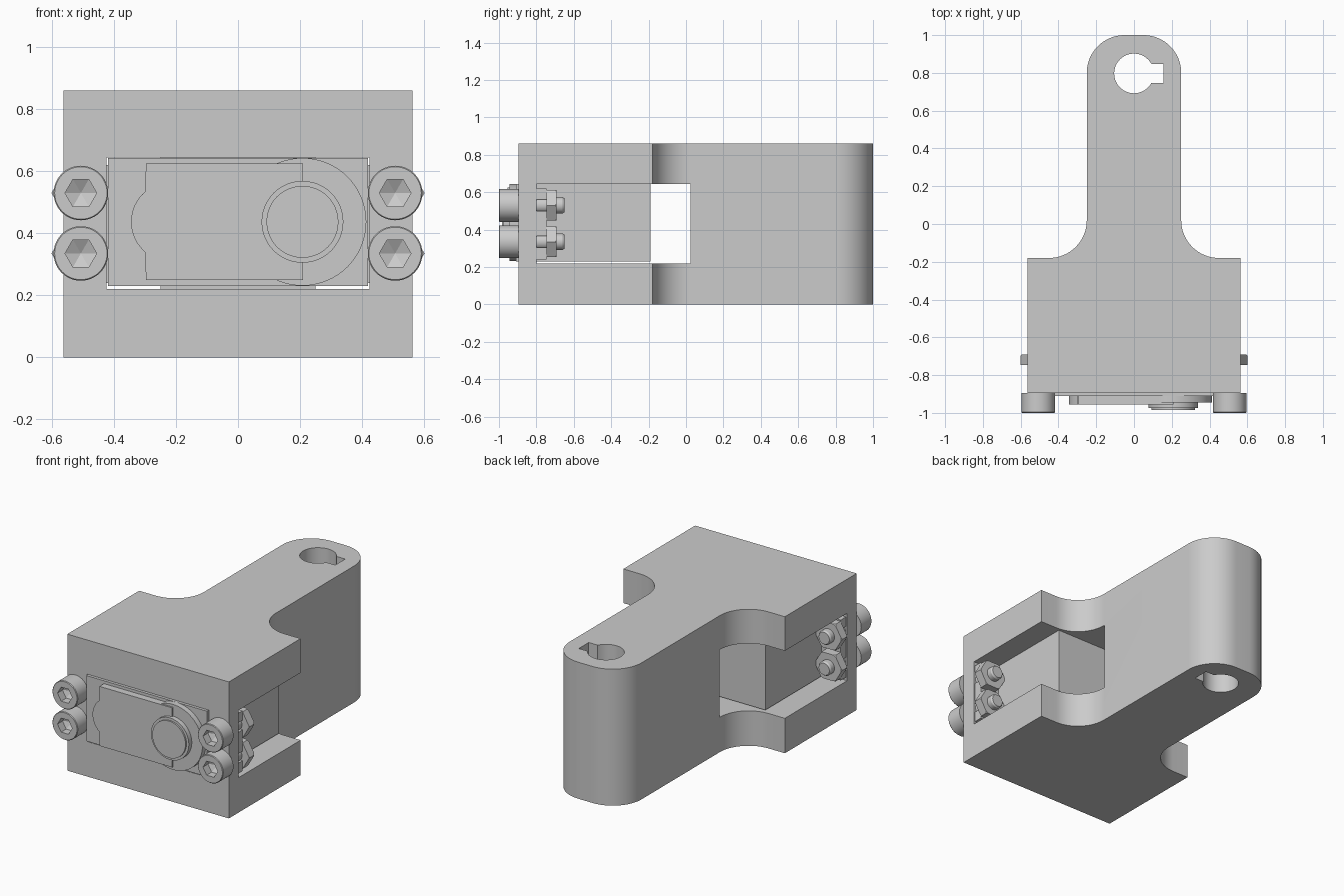
import bpy, bmesh
from math import sin, cos, radians
from mathutils import Vector

cube = bpy.data.objects.get("Cube")
if cube:
    bpy.data.objects.remove(cube)

grey = bpy.data.materials.new("plain_grey")
grey.use_nodes = True
COLOUR = (0.6, 0.6, 0.6, 1)
grey.diffuse_color = COLOUR
grey.node_tree.nodes["Principled BSDF"].inputs["Base Color"].default_value = COLOUR


def arc(cx, cy, r, start, end, n=16):
    steps = [radians(start + (end - start) * i / n) for i in range(n + 1)]
    return [(cx + r * cos(a), cy + r * sin(a)) for a in steps]


def circle(cx, cy, r, n=48):
    return arc(cx, cy, r, 0, 360, n)[:-1]


def rect(x0, x1, y0, y1):
    return [(x0, y0), (x1, y0), (x1, y1), (x0, y1)]


def loft(name, pts, rings, axis="y"):
    """Sweep a closed profile through (position, scale) rings along an axis."""
    bm = bmesh.new()
    mid = sum((Vector(p) for p in pts), Vector((0, 0))) / len(pts)
    loops = []
    for pos, scale in rings:
        flat = [mid + (Vector(p) - mid) * scale for p in pts]
        loops.append([bm.verts.new((p.x, pos, p.y) if axis == "y" else (p.x, p.y, pos))
                      for p in flat])
    for a, b in zip(loops, loops[1:]):
        for i in range(len(pts)):
            j = (i + 1) % len(pts)
            bm.faces.new((a[i], a[j], b[j], b[i]))
    bm.faces.new(loops[0])
    bm.faces.new(loops[-1])
    bmesh.ops.recalc_face_normals(bm, faces=bm.faces)
    mesh = bpy.data.meshes.new(name)
    bm.to_mesh(mesh)
    bm.free()
    mesh.materials.append(grey)
    obj = bpy.data.objects.new(name, mesh)
    bpy.context.collection.objects.link(obj)
    return obj


def prism(name, pts, lo, hi, axis="y"):
    return loft(name, pts, [(lo, 1), (hi, 1)], axis)


def activate(obj):
    bpy.ops.object.select_all(action="DESELECT")
    obj.select_set(True)
    bpy.context.view_layer.objects.active = obj


def carve(obj, cutter, operation="DIFFERENCE"):
    cutter.hide_render = True
    mod = obj.modifiers.new("carve", "BOOLEAN")
    mod.object, mod.operation, mod.solver = cutter, operation, "EXACT"
    activate(obj)
    bpy.ops.object.modifier_apply(modifier=mod.name)
    bpy.data.objects.remove(cutter)


parts = []
SCREW_X, SCREW_Z = 0.507, (0.335, 0.53)

# Bracket: wide block blending into a rounded arm
half = [(0.563, -0.895), (0.563, -0.18)]
half += arc(0.45, 0.02, 0.2, 270, 180) + arc(0.05, 0.8, 0.2, 0, 90)
outline = half + [(-x, y) for x, y in reversed(half)]
bracket = prism("bracket", outline, 0, 0.86, "z")
carve(bracket, prism("side_window", rect(-0.7, 0.7, 0.22, 0.645), -0.8, 0.025))
carve(bracket, prism("front_opening", rect(-0.425, 0.425, 0.22, 0.645), -1, -0.75))
keyhole = arc(0, 0.797, 0.105, 28, 332, 40) + [(0.155, 0.747), (0.155, 0.846)]
carve(bracket, prism("keyhole", keyhole, -0.1, 1, "z"))
parts.append(bracket)

# Motor case, front cover and output hub
parts.append(prism("motor_case", rect(-0.42, 0.42, 0.23, 0.643), -0.91, -0.19))
cover = [(0.21, 0.25), (0.21, 0.625), (-0.297, 0.625)]
cover += arc(-0.217, 0.437, 0.128, 130, 230) + [(-0.297, 0.25)]
parts.append(prism("front_cover", cover, -0.955, -0.905))
HUB = (0.208, 0.437)
parts.append(prism("gear_cover", circle(*HUB, 0.206, 64), -0.945, -0.905))
parts.append(prism("hub", circle(*HUB, 0.132), -0.975, -0.905))
parts.append(prism("hub_cap", circle(*HUB, 0.116), -0.985, -0.97))

for side, s in (("left", 1), ("right", -1)):
    # Mounting ear with open slots
    ear = prism(side + "_ear", rect(*sorted((s * 0.41, s * 0.555)), 0.24, 0.62), -0.8, -0.747)
    for z in SCREW_Z:
        slot = rect(*sorted((s * SCREW_X, s * 0.7)), z - 0.03, z + 0.03)
        carve(ear, prism("slot", slot, -0.9, -0.7))
    parts.append(ear)

    # Socket screws and chamfered hex nuts
    for row, z in zip(("lower", "upper"), SCREW_Z):
        x = s * SCREW_X
        tag = f"{side}_{row}_"
        head = loft(tag + "screw_head", circle(x, z, 0.088),
                    [(-1, 0.96), (-0.996, 1), (-0.895, 1)])
        carve(head, loft("socket", circle(x, z, 0.051, 6),
                         [(-1.05, 1), (-0.95, 1), (-0.925, 0.02)]))
        shank = loft(tag + "screw_shank", circle(x, z, 0.044, 32),
                     [(-0.9, 1), (-0.66, 1), (-0.65, 0.85)])
        nut = prism(tag + "nut", circle(x, z, 0.095, 6), -0.747, -0.692)
        carve(nut, loft("chamfer", circle(x, z, 0.1),
                        [(-0.76, 0.86), (-0.735, 1), (-0.705, 1), (-0.68, 0.8)]), "INTERSECT")
        parts += [head, shank, nut]

for part in parts:
    activate(part)
    bpy.ops.object.shade_smooth_by_angle(angle=radians(25))
